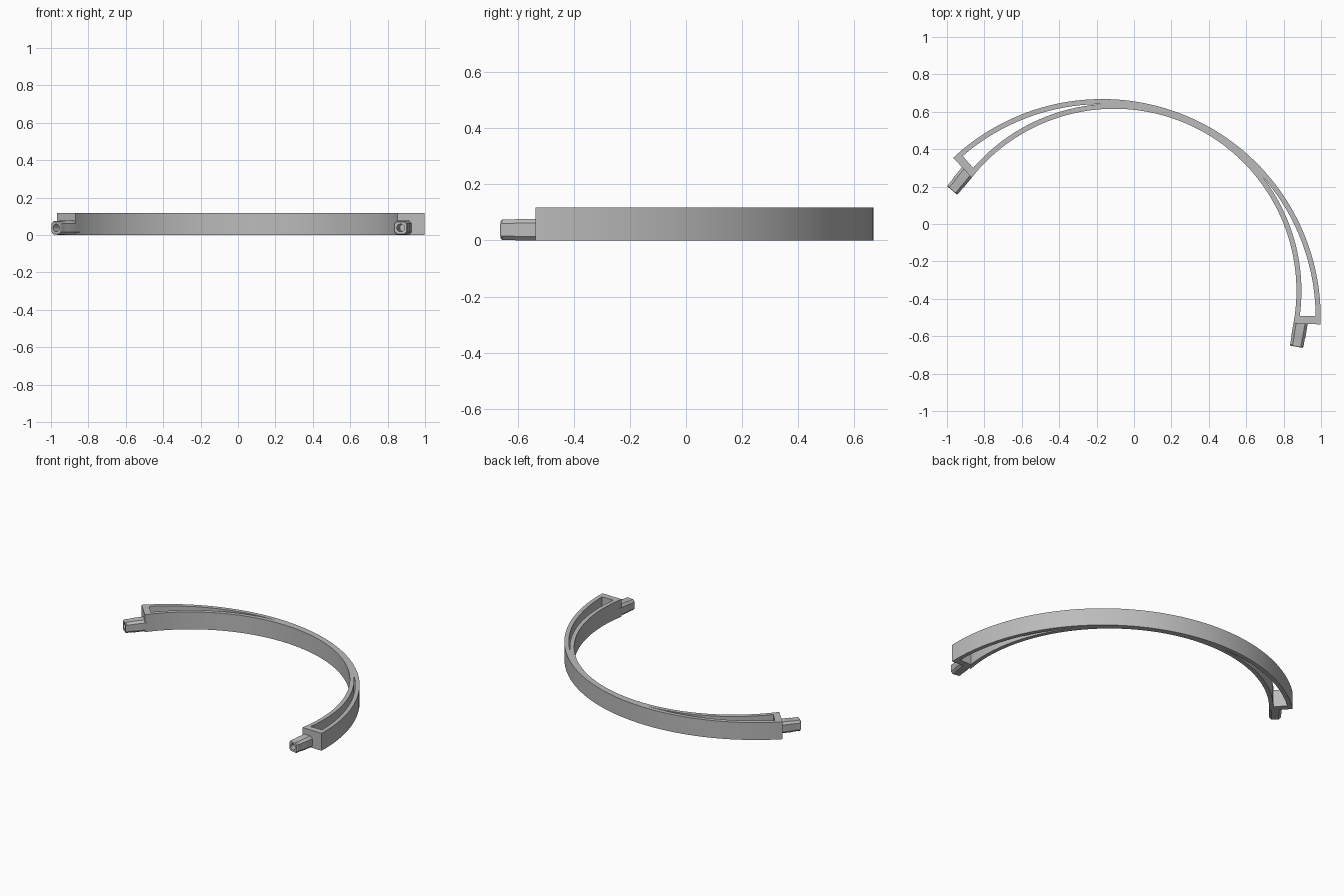
import bpy, bmesh
from math import radians, degrees, sin, cos, sqrt, pi
from mathutils import Vector, Matrix

if "Cube" in bpy.data.objects:
    bpy.data.objects.remove(bpy.data.objects["Cube"])

grey = bpy.data.materials.new("plain grey")
grey.use_nodes = True
grey.diffuse_color = (0.5, 0.5, 0.5, 1)
grey.node_tree.nodes["Principled BSDF"].inputs["Base Color"].default_value = (0.5, 0.5, 0.5, 1)

CENTRE = Vector((-0.17, -0.50, 0))   # centre of the outer arc
AXIS = radians(65.6)                 # direction of the mirror axis
R_OUT, R_IN, SHIFT = 1.168, 0.974, 0.156
WALL, HEIGHT = 0.027, 0.117
END, CAP = radians(67.4), radians(2.2)
PLACE = Matrix.Translation(CENTRE) @ Matrix.Rotation(AXIS, 4, 'Z')


def inner_radius(a):
    """Inner arc, a smaller circle shifted along the mirror axis."""
    return SHIFT * cos(a) + sqrt(R_IN ** 2 - (SHIFT * sin(a)) ** 2)


def finish(bm, name):
    bmesh.ops.recalc_face_normals(bm, faces=bm.faces)
    mesh = bpy.data.meshes.new(name)
    bm.to_mesh(mesh)
    bm.free()
    obj = bpy.data.objects.new(name, mesh)
    bpy.context.collection.objects.link(obj)
    mesh.materials.append(grey)
    bpy.ops.object.select_all(action='DESELECT')
    obj.select_set(True)
    bpy.context.view_layer.objects.active = obj
    bpy.ops.object.shade_smooth_by_angle(angle=radians(25))
    return obj


# Band: flat sheet with two crescent slots, extruded upwards
bm = bmesh.new()
steps = 60
half = [(END - CAP) * i / steps for i in range(steps + 1)] + [END]
angles = [-a for a in reversed(half[1:])] + half
columns = []
for a in angles:
    r0 = inner_radius(a)
    r1, r2 = r0 + WALL, R_OUT - WALL
    if r1 >= r2:
        r1 = r2 = (r1 + r2) / 2
    columns.append([bm.verts.new((r * cos(a), r * sin(a), 0)) for r in (r0, r1, r2, R_OUT)])
last = len(columns) - 2
for i in range(last + 1):
    for k in range(3):
        if k != 1 or i in (0, last):
            p, q = columns[i], columns[i + 1]
            bm.faces.new((p[k], p[k + 1], q[k + 1], q[k]))
bmesh.ops.remove_doubles(bm, verts=bm.verts, dist=0.0001)
top = bmesh.ops.extrude_face_region(bm, geom=bm.faces[:], use_keep_orig=True)
bmesh.ops.translate(bm, vec=(0, 0, HEIGHT),
                    verts=[v for v in top["geom"] if isinstance(v, bmesh.types.BMVert)])
bm.transform(PLACE)
finish(bm, "band")


# Connectors: chamfered square pegs with a round blind hole
def section(w):
    """Chamfered square with a midpoint on every edge."""
    k = 0.62 * w
    corners = [Vector(c) for c in ((w, -k), (w, k), (k, w), (-k, w),
                                   (-w, k), (-w, -k), (-k, -w), (k, -w))]
    ring = []
    for c, d in zip(corners, corners[1:] + corners[:1]):
        ring += [c, (c + d) / 2]
    return ring


def connector(name, side):
    bm = bmesh.new()
    hole = [p.normalized() * 0.021 for p in section(1)]
    rings = [(-0.025, section(0.038)), (0.07, section(0.038)), (0.077, section(0.036)),
             (0.119, section(0.036)), (0.125, section(0.032)), (0.125, hole), (0.03, hole)]
    loops = [[bm.verts.new((p.x, d, p.y)) for p in ring] for d, ring in rings]
    n = len(loops[0])
    for lo, hi in zip(loops, loops[1:]):
        for j in range(n):
            bm.faces.new((lo[j], lo[(j + 1) % n], hi[(j + 1) % n], hi[j]))
    bm.faces.new(loops[0])
    bm.faces.new(loops[-1])
    # Lean along the inner arc, then place at the band end
    start = Vector((1.061 * cos(END), 1.061 * sin(END), 0.038))
    bm.transform(Matrix.Translation(start) @ Matrix.Rotation(END + radians(8), 4, 'Z'))
    bm.transform(Matrix.Diagonal((1, side, 1, 1)))
    bm.transform(PLACE)
    finish(bm, name)


connector("right_connector", 1)
connector("left_connector", -1)
